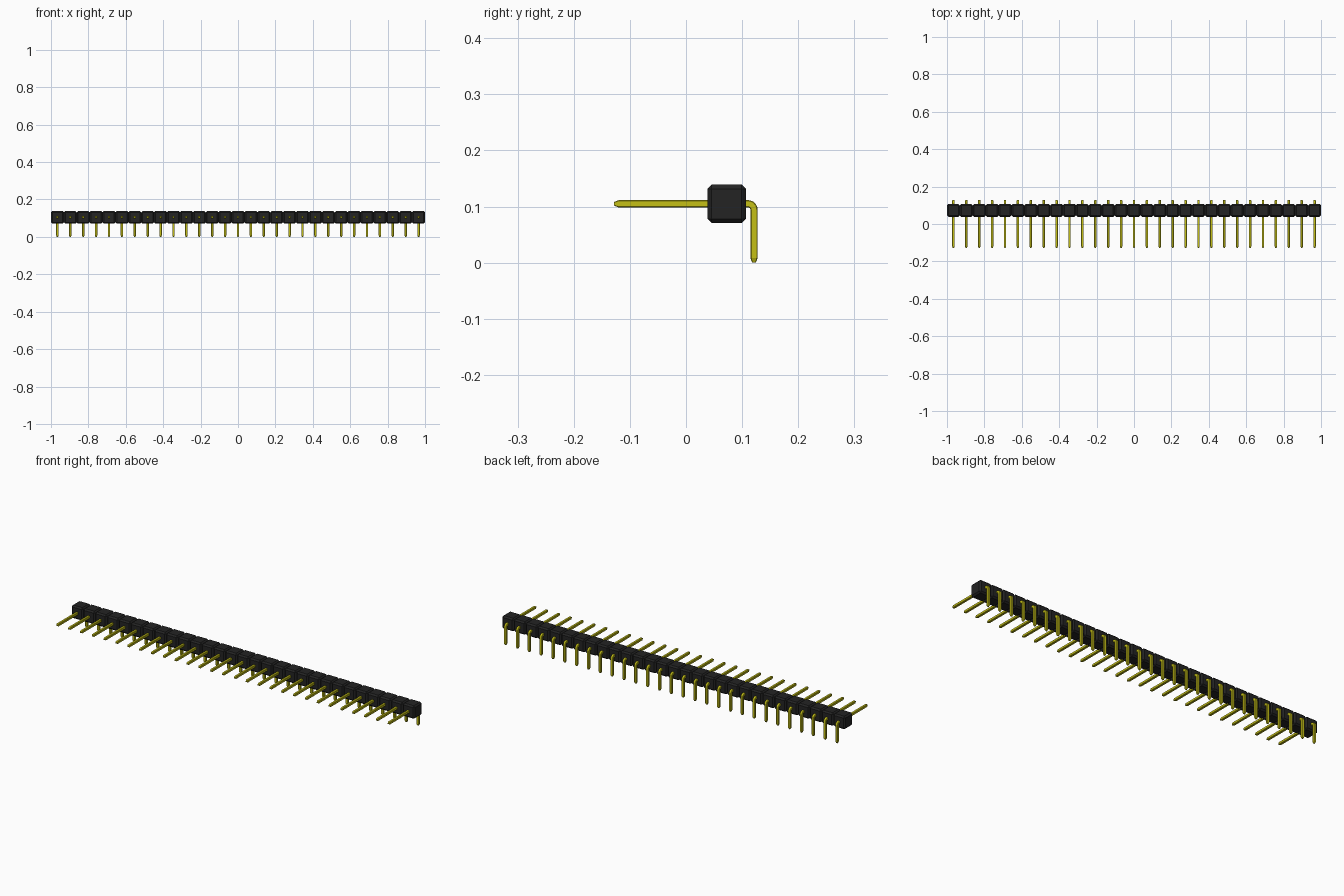
import bpy, bmesh, math
from mathutils import Vector

cube = bpy.data.objects.get("Cube")
if cube:
    bpy.data.objects.remove(cube, do_unlink=True)

COUNT = 29
PITCH = 2.0 / COUNT
FIRST_X = -1 + PITCH / 2
BODY_Y, AXIS_Z = 0.0725, 0.105      # centre of the housing
HALF, CHAMFER = 0.0065, 0.0016      # pin half thickness and edge chamfer
END, LEG_Y, BEND = 0.128, 0.1212, 0.0105
TIP, TIP_SCALE = 0.008, 0.5


def material(name, colour, roughness):
    m = bpy.data.materials.new(name)
    m.use_nodes = True
    m.diffuse_color = colour
    bsdf = m.node_tree.nodes["Principled BSDF"]
    bsdf.inputs["Base Color"].default_value = colour
    bsdf.inputs["Roughness"].default_value = roughness
    return m


def row_object(name, bm, mat):
    """Turn a bmesh into an object repeated along x."""
    bmesh.ops.recalc_face_normals(bm, faces=bm.faces)
    mesh = bpy.data.meshes.new(name)
    bm.to_mesh(mesh)
    bm.free()
    mesh.materials.append(mat)
    obj = bpy.data.objects.new(name, mesh)
    bpy.context.collection.objects.link(obj)
    obj.location.x = FIRST_X
    array = obj.modifiers.new("Row", 'ARRAY')
    array.count = COUNT
    array.use_relative_offset = False
    array.use_constant_offset = True
    array.constant_offset_displace = (PITCH, 0, 0)
    return obj


black = material("black plastic", (0.017, 0.017, 0.017, 1), 0.6)
gold = material("yellow metal", (0.56, 0.53, 0.008, 1), 0.5)

# Housing: chamfered blocks standing side by side
bm = bmesh.new()
bmesh.ops.create_cube(bm, size=1)
bmesh.ops.scale(bm, vec=(PITCH, 0.0685, 0.0685), verts=bm.verts)
bmesh.ops.bevel(bm, geom=bm.edges[:], offset=0.0075, segments=1,
                affect='EDGES', clamp_overlap=True)
bmesh.ops.translate(bm, vec=(0, BODY_Y, AXIS_Z), verts=bm.verts)
row_object("housing_blocks", bm, black)

# Pin path: (y, z, direction angle, section scale), bent down behind the housing
path = [(-END, AXIS_Z, 0, TIP_SCALE), (-END + TIP, AXIS_Z, 0, 1)]
for i in range(7):
    a = math.radians(15 * i)
    path.append((LEG_Y - BEND + BEND * math.sin(a),
                 AXIS_Z - BEND + BEND * math.cos(a), a, 1))
path += [(LEG_Y, TIP, math.pi / 2, 1), (LEG_Y, 0, math.pi / 2, TIP_SCALE)]

# Square section with chamfered corners
c = HALF - CHAMFER
section = [(c, HALF), (HALF, c), (HALF, -c), (c, -HALF),
           (-c, -HALF), (-HALF, -c), (-HALF, c), (-c, HALF)]

# Right-angle pins: the section swept along the path, with tapered tips
bm = bmesh.new()
rings = []
for y, z, a, s in path:
    normal = Vector((0, math.sin(a), math.cos(a)))
    rings.append([bm.verts.new(Vector((u * s, y, z)) + normal * v * s)
                  for u, v in section])
for r0, r1 in zip(rings, rings[1:]):
    for i in range(8):
        j = (i + 1) % 8
        bm.faces.new((r0[i], r0[j], r1[j], r1[i]))
bm.faces.new(rings[0])
bm.faces.new(rings[-1])
pins = row_object("right_angle_pins", bm, gold)

bpy.ops.object.select_all(action='DESELECT')
pins.select_set(True)
bpy.context.view_layer.objects.active = pins
bpy.ops.object.shade_smooth_by_angle(angle=math.radians(20))
